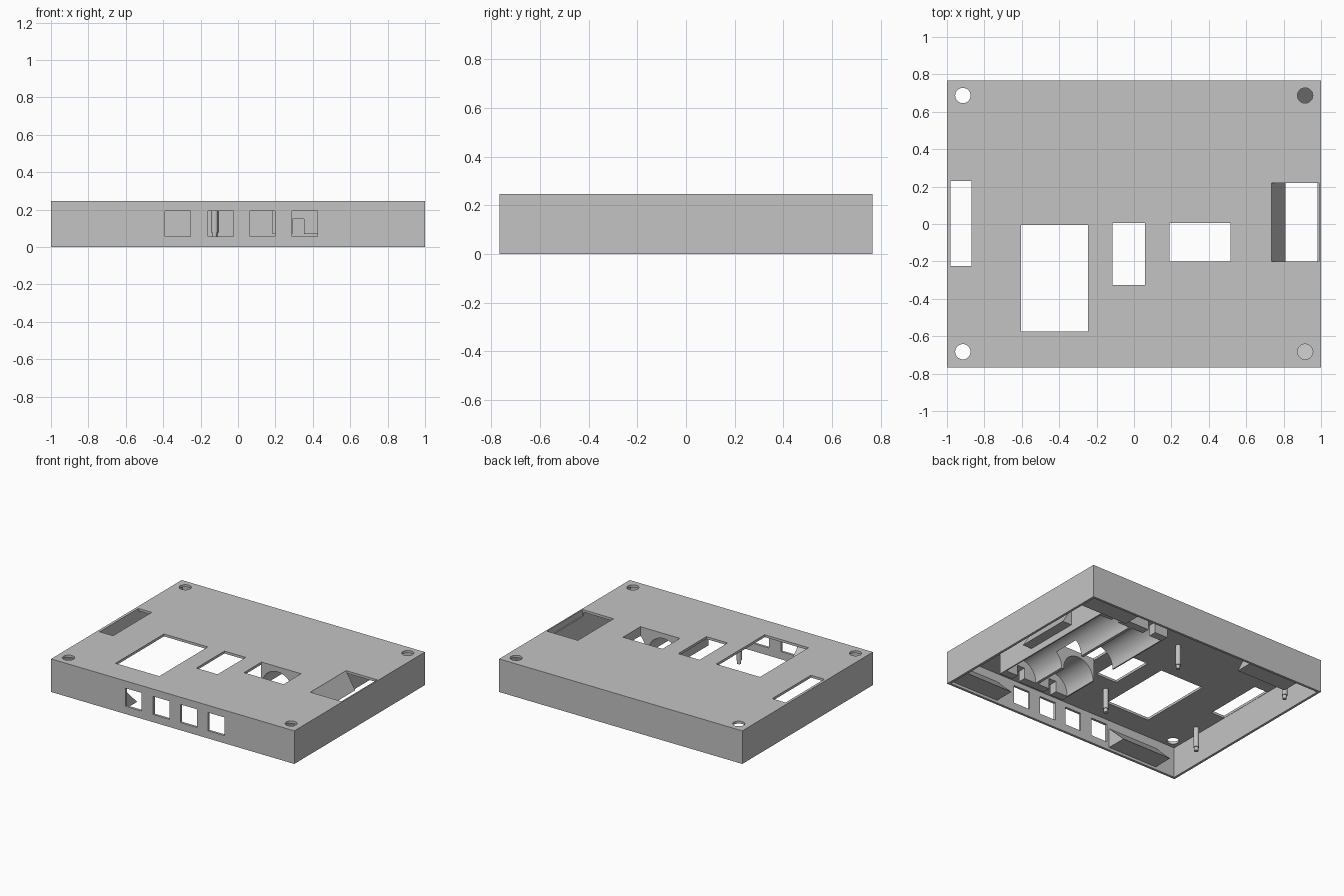
import bpy, bmesh, math
from mathutils import Matrix

cube = bpy.data.objects.get("Cube")
if cube:
    bpy.data.objects.remove(cube, do_unlink=True)

grey = bpy.data.materials.new("plain grey")
grey.use_nodes = True
grey.diffuse_color = (0.55, 0.55, 0.55, 1)
grey.node_tree.nodes["Principled BSDF"].inputs["Base Color"].default_value = (0.55, 0.55, 0.55, 1)


def make(name, bm):
    bmesh.ops.recalc_face_normals(bm, faces=bm.faces[:])
    mesh = bpy.data.meshes.new(name)
    bm.to_mesh(mesh)
    bm.free()
    mesh.materials.append(grey)
    ob = bpy.data.objects.new(name, mesh)
    bpy.context.collection.objects.link(ob)
    return ob


def box(name, x, y, z):
    bm = bmesh.new()
    bmesh.ops.create_cube(bm, size=1)
    for v in bm.verts:
        v.co = [(a + b) / 2 + c * (b - a) for (a, b), c in zip((x, y, z), v.co)]
    return make(name, bm)


def rod(name, centre, radius, length, axis="Z", sides=32):
    bm = bmesh.new()
    bmesh.ops.create_cone(bm, cap_ends=True, segments=sides, radius1=radius,
                          radius2=radius, depth=length)
    turn = Matrix.Rotation(math.pi / 2, 4, "X") if axis == "Y" else Matrix()
    bm.transform(Matrix.Translation(centre) @ turn)
    return make(name, bm)


def prism(name, profile, offset):
    bm = bmesh.new()
    face = bm.faces.new([bm.verts.new(p) for p in profile])
    moved = bmesh.ops.extrude_face_region(bm, geom=[face])["geom"]
    bmesh.ops.translate(bm, vec=offset,
                        verts=[g for g in moved if isinstance(g, bmesh.types.BMVert)])
    return make(name, bm)


def cut(target, cutter):
    mod = target.modifiers.new("cut", "BOOLEAN")
    mod.operation = "DIFFERENCE"
    mod.solver = "EXACT"
    mod.object = cutter
    bpy.context.view_layer.objects.active = target
    bpy.ops.object.modifier_apply(modifier=mod.name)
    bpy.data.objects.remove(cutter, do_unlink=True)


HALF_Y, TOP, WALL = 0.767, 0.246, 0.018
CEILING = TOP - WALL
INNER_Y = HALF_Y - WALL

# Case shell, open underneath
shell = box("case_shell", (-1, 1), (-HALF_Y, HALF_Y), (0, TOP))
cut(shell, box("cavity", (WALL - 1, 1 - WALL), (-INNER_Y, INNER_Y), (-0.1, CEILING)))

# Rectangular openings in the top
openings = [((-0.605, -0.245), (-0.575, -0.005)),
            ((-0.115, 0.06), (-0.325, 0.005)),
            ((0.19, 0.515), (-0.2, 0.005)),
            ((-0.98, -0.87), (-0.225, 0.23)),
            ((0.735, 0.99), (-0.2, 0.22))]
for x, y in openings:
    cut(shell, box("opening", x, y, (0.2, 0.3)))

# Screw holes in the corners
for x in (-0.915, 0.915):
    for y in (-0.683, 0.687):
        cut(shell, rod("screw_hole", (x, y, TOP), 0.041, 0.1))

# Square windows in the front wall
for left in (-0.39, -0.16, 0.063, 0.29):
    cut(shell, box("window", (left, left + 0.135), (-0.8, -0.7), (0.057, 0.192)))

# Battery holder with two troughs open underneath
holder = box("battery_holder", (0.185, 0.735), (-0.53, 0.57), (0.07, CEILING + 0.005))
for x in (0.322, 0.598):
    cut(holder, rod("trough", (x, 0.02, 0.08), 0.128, 0.98, "Y", 48))
    cut(holder, box("contact_notch", (x - 0.03, x + 0.03), (-0.6, 0.65), (0, 0.15)))
cut(holder, box("holder_gap", (0.1, 0.515), (-0.2, 0.005), (0, 0.3)))

# Sloped chute beside the side opening
prism("chute_ramp", [(0.735, -0.2, TOP - 0.002), (0.81, -0.2, 0.12), (0.735, -0.2, 0.12)],
      (0, 0.42, 0))

# Wedge tabs inside the front and back walls
for side, label in ((-1, "front"), (1, "back")):
    for start, hand in ((-0.82, "right"), (0.575, "left")):
        wall = side * (INNER_Y + 0.005)
        tip = side * (INNER_Y - 0.15)
        prism(f"{label}_{hand}_wedge_tab",
              [(start, wall, 0.02), (start, tip, 0.02), (start, wall, 0.17)], (0.41, 0, 0))

# Board posts with narrow tips, hanging from the ceiling
for i, (x, y) in enumerate([(-0.12, 0.32), (-0.125, -0.445), (-0.93, 0.47), (-0.925, -0.45)]):
    rod(f"board_post_{i + 1}", (x, y, 0.155), 0.019, 0.155, sides=24)
    rod(f"board_post_tip_{i + 1}", (x, y, 0.07), 0.014, 0.04, sides=24)

# Smooth the round surfaces, keep the edges sharp
bpy.ops.object.select_all(action="DESELECT")
for ob in bpy.context.collection.objects:
    if ob.type == "MESH" and ob.name.startswith(("case", "battery", "board")):
        ob.select_set(True)
        bpy.context.view_layer.objects.active = ob
bpy.ops.object.shade_smooth_by_angle(angle=math.radians(30))
